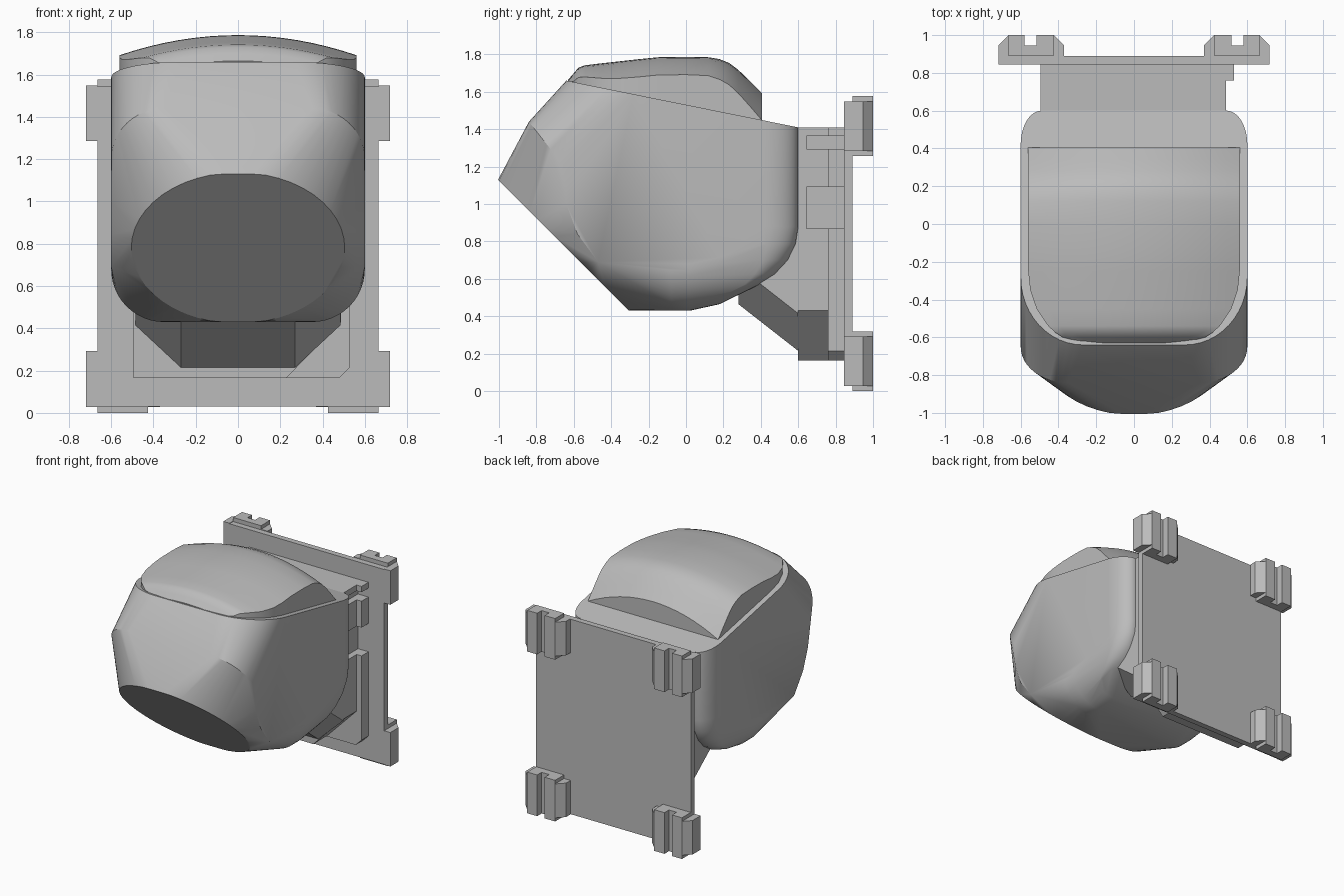
import bpy, bmesh
from math import sin, cos, pi, sqrt, radians

cube = bpy.data.objects.get("Cube")
if cube:
    bpy.data.objects.remove(cube)

grey = bpy.data.materials.new("plain_grey")
grey.use_nodes = True
colour = (0.5, 0.5, 0.5, 1)
grey.diffuse_color = colour
grey.node_tree.nodes["Principled BSDF"].inputs["Base Color"].default_value = colour


def finish(name, bm, angle=28):
    bmesh.ops.recalc_face_normals(bm, faces=bm.faces[:])
    mesh = bpy.data.meshes.new(name)
    bm.to_mesh(mesh)
    bm.free()
    mesh.materials.append(grey)
    mesh.shade_smooth()
    mesh.set_sharp_from_angle(angle=radians(angle))
    obj = bpy.data.objects.new(name, mesh)
    bpy.context.collection.objects.link(obj)
    return obj


def hull(name, half, angle=28):
    """Convex solid from points given on the +x half."""
    bm = bmesh.new()
    for x, y, z in half:
        bm.verts.new((x, y, z))
        if x > 0:
            bm.verts.new((-x, y, z))
    res = bmesh.ops.convex_hull(bm, input=bm.verts[:])
    loose = {v for v in res["geom_interior"] + res["geom_unused"]
             if isinstance(v, bmesh.types.BMVert)}
    bmesh.ops.delete(bm, geom=list(loose), context="VERTS")
    bmesh.ops.dissolve_limit(bm, angle_limit=radians(0.5),
                             verts=bm.verts[:], edges=bm.edges[:])
    return finish(name, bm, angle)


def prism(name, outline, to_3d, a, b):
    """Extrude a 2D outline between a and b."""
    bm = bmesh.new()
    rings = [[bm.verts.new(to_3d(u, v, t)) for u, v in outline] for t in (a, b)]
    bm.faces.new(rings[0])
    bm.faces.new(rings[1])
    n = len(outline)
    for i in range(n):
        j = (i + 1) % n
        bm.faces.new((rings[0][i], rings[0][j], rings[1][j], rings[1][i]))
    return finish(name, bm, 20)


def top_z(y):
    """Height of the sloping upper face of the housing."""
    return 1.66 - 0.2016 * (y + 0.64)


# Main housing: slanted oval front, arched brow, rounded bottom and back
STEPS = 12
pts = []
for i in range(2 * STEPS + 1):
    a = pi * i / (2 * STEPS)
    v = max(-0.35, min(0.35, 0.357 * cos(a)))
    pts.append((0.505 * sin(a), -0.655 - v, 0.78 + v))
for i in range(STEPS + 1):
    a = pi / 2 * i / STEPS
    s, c = sin(a), cos(a)
    # brow arch
    pts.append((0.35 + 0.25 * s, -0.65 - 0.19 * c, 1.2 + 0.24 * c))
    # front corner of the upper face
    y = -0.28 - 0.36 * c
    pts.append((0.27 + 0.33 * s, y, top_z(y)))
    # rounded lower edge
    for y, z in ((-0.08, 0.43), (0.02, 0.43), (0.18, 0.465)):
        pts.append((0.35 + 0.25 * s, y, z + 0.25 * (1 - c)))
    # rounded back edge, upright and then rolling under
    x, y = 0.49 + 0.11 * c, 0.42 + 0.18 * s
    pts += [(x, y, top_z(y)), (x, y, 0.88)]
    for k in range(1, 6):
        b = pi / 2 * k / 6
        pts.append((x - 0.1 * (1 - cos(b)), 0.18 + (y - 0.18) * cos(b),
                    0.88 - 0.36 * sin(b)))
# front edge of the flat cheeks
pts += [(0.6, y, z) for y, z in
        ((-0.645, 1.1), (-0.64, 1.0), (-0.58, 0.84), (-0.47, 0.69))]
hull("housing", pts)

# Neck joining the housing to the mount
neck = []
for y, z in ((0.28, 0.465), (0.6, 0.215)):
    neck += [(0.27, y, z), (0.485, y, z + 0.2), (0.485, y, 1.1)]
hull("neck", neck)

# Crowned lid on the upper face
profile = [(-0.63, 1.665), (-0.60, 1.70), (-0.575, 1.73), (-0.54, 1.742),
           (-0.45, 1.753), (-0.35, 1.764), (-0.25, 1.775), (-0.15, 1.785),
           (0.0, 1.787), (0.12, 1.785), (0.18, 1.775), (0.23, 1.755),
           (0.28, 1.717), (0.34, 1.66), (0.405, 1.595)]
ACROSS = 16
bm = bmesh.new()
loops = []
for y, z in profile:
    t = max(0, min(1, (-0.25 - y) / 0.38))
    w = 0.26 + 0.30 * sqrt(1 - t * t)
    upper, lower = [], []
    for i in range(ACROSS + 1):
        x = w * (2 * i / ACROSS - 1)
        drop = (0.095 + 0.05 * max(0, y - 0.1) / 0.3) * (x / 0.56) ** 2
        base = top_z(y) - 0.04
        upper.append(bm.verts.new((x, y, max(z - drop, base + 0.03))))
        lower.append(bm.verts.new((x, y, base)))
    loops.append(upper + lower[::-1])
for p, q in zip(loops, loops[1:]):
    for i in range(len(p)):
        j = (i + 1) % len(p)
        bm.faces.new((p[i], p[j], q[j], q[i]))
bm.faces.new(loops[0])
bm.faces.new(loops[-1])
finish("lid", bm, 35)


# Stepped mount block with two notches on its left edge
def block_outline(right, cut, rise, notched):
    pts = [(-0.495, 0.165), (right - cut, 0.165), (right, 0.165 + rise)]
    if notched:
        for low, high in ((0.87, 1.09), (1.295, 1.365)):
            pts += [(right, low), (0.44, low), (0.44, high), (right, high)]
    return pts + [(right, 1.41), (-0.495, 1.41)]


def upright(u, v, t):
    return (u, t, v)


prism("mount_front", block_outline(0.488, 0.26, 0.265, False), upright, 0.6, 0.645)
prism("mount_middle", block_outline(0.488, 0.26, 0.265, True), upright, 0.645, 0.76)
prism("mount_rear", block_outline(0.53, 0.05, 0.05, True), upright, 0.76, 0.845)

# Back plate
plate = [(-0.665, 0.03), (0.665, 0.03), (0.665, 1.545), (-0.665, 1.545)]
prism("back_plate", plate, upright, 0.845, 0.89)


# Four slotted clips, each a longer core between two chamfered wings
def flat(u, v, t):
    return (u, v, t)


core = [(0.425, 0.89), (0.665, 0.89), (0.665, 1), (0.58, 1), (0.58, 0.945),
        (0.515, 0.945), (0.515, 1), (0.425, 1)]
inner_wing = [(0.37, 0.89), (0.425, 0.89), (0.425, 1), (0.37, 0.945)]
outer_wing = [(0.665, 0.89), (0.718, 0.89), (0.718, 0.945), (0.665, 1)]
for level, z in (("lower", 0), ("upper", 1.257)):
    for side, s in (("left", 1), ("right", -1)):
        for part, shape, inset in (("core", core, 0), ("inner_wing", inner_wing, 0.028),
                                   ("outer_wing", outer_wing, 0.028)):
            outline = [(s * u, v) for u, v in shape]
            prism(f"{level}_{side}_clip_{part}", outline, flat,
                  z + inset, z + 0.32 - inset)
        # front lip of the clip, beside the back plate
        lip = [(s * u, v) for u, v in
               ((0.665, 0.845), (0.718, 0.845), (0.718, 0.89), (0.665, 0.89))]
        prism(f"{level}_{side}_clip_lip", lip, flat, z + 0.028, z + 0.292)
